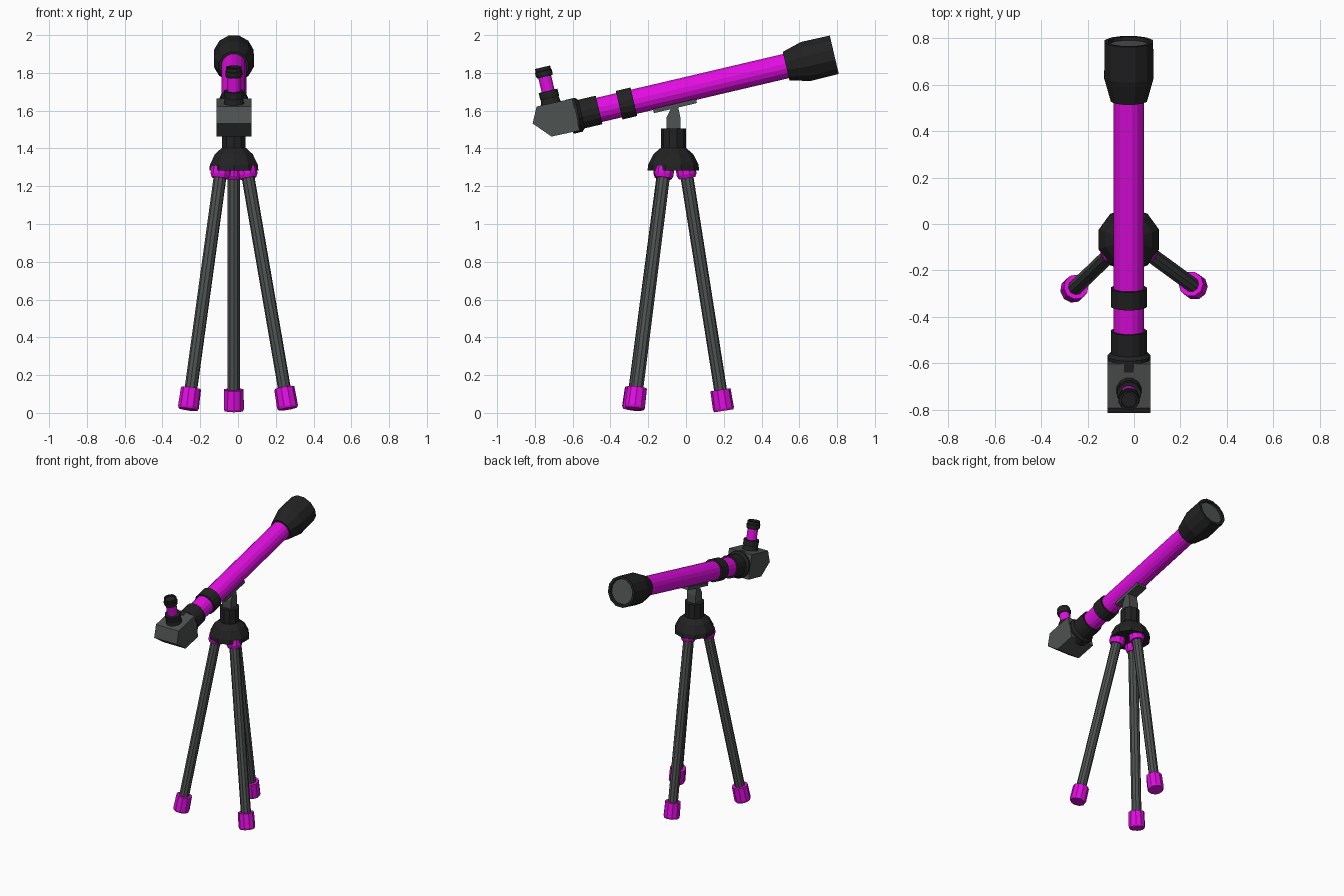
import bpy, bmesh, math
from mathutils import Vector, Matrix

if "Cube" in bpy.data.objects:
    bpy.data.objects.remove(bpy.data.objects["Cube"])

CX, CY = -0.022, -0.067          # tripod centre; tube lies over x = CX


def material(name, rgb):
    m = bpy.data.materials.new(name)
    m.diffuse_color = (*rgb, 1)
    m.use_nodes = True
    m.node_tree.nodes["Principled BSDF"].inputs["Base Color"].default_value = m.diffuse_color
    return m


MAGENTA = material("magenta", (0.76, 0.004, 0.76))
BLACK = material("black", (0.015, 0.016, 0.015))
GREY = material("dark grey", (0.075, 0.085, 0.08))


def finish(name, bm, mat):
    bmesh.ops.recalc_face_normals(bm, faces=bm.faces)
    me = bpy.data.meshes.new(name)
    bm.to_mesh(me)
    bm.free()
    me.materials.append(mat)
    ob = bpy.data.objects.new(name, me)
    bpy.context.collection.objects.link(ob)
    return ob


def lathe(name, profile, origin, axis, sides, mat):
    """Spin (radius, distance) points round an axis, closing both ends."""
    bm = bmesh.new()
    rot = Vector(axis).to_track_quat('Z', 'Y')
    rings = []
    for r, d in profile:
        ring = []
        for i in range(sides):
            a = math.tau * (i + 0.5) / sides
            p = Vector((r * math.cos(a), r * math.sin(a), d))
            ring.append(bm.verts.new(Vector(origin) + rot @ p))
        rings.append(ring)
    for a, b in zip(rings, rings[1:]):
        for i in range(sides):
            j = (i + 1) % sides
            bm.faces.new((a[i], a[j], b[j], b[i]))
    bm.faces.new(rings[0])
    bm.faces.new(rings[-1])
    return finish(name, bm, mat)


def prism(name, outline, half, mat):
    """Extrude a (y, z) side outline across x."""
    bm = bmesh.new()
    f = bm.faces.new([bm.verts.new((CX - half, y, z)) for y, z in outline])
    ext = bmesh.ops.extrude_face_region(bm, geom=[f])
    verts = [v for v in ext["geom"] if isinstance(v, bmesh.types.BMVert)]
    bmesh.ops.translate(bm, verts=verts, vec=(2 * half, 0, 0))
    return finish(name, bm, mat)


# Optical tube: distances run backwards from the front rim
T = math.radians(13.2)
BACK = Vector((0, -math.cos(T), -math.sin(T)))
UP = Vector((0, -math.sin(T), math.cos(T)))
RIM = Vector((CX, 0.785, 1.896))

lathe("lens_hood", [(0.088, 0.02), (0.09, 0), (0.108, 0), (0.11, 0.157), (0.08, 0.262)],
      RIM, BACK, 12, BLACK)
lathe("front_lens", [(0.087, 0.015), (0.087, 0.021)], RIM, BACK, 12, GREY)
lathe("main_tube", [(0.067, 0.25), (0.067, 1.30)], RIM, BACK, 16, MAGENTA)
lathe("tube_ring", [(0.079, 1.09), (0.079, 1.17)], RIM, BACK, 16, BLACK)
lathe("focuser", [(0.079, 1.279), (0.079, 1.375), (0.094, 1.39), (0.094, 1.44)],
      RIM, BACK, 16, BLACK)

# Angled mirror box
prism("mirror_box", [(-0.812, 1.532), (-0.791, 1.622), (-0.602, 1.664),
                     (-0.563, 1.495), (-0.712, 1.463)], 0.0925, GREY)

# Eyepiece, square to the tube
EYE = Vector((CX, -0.714, 1.635))
lathe("eyepiece_base", [(0.056, 0), (0.05, 0.03), (0.053, 0.04), (0.053, 0.072)],
      EYE, UP, 12, BLACK)
lathe("eyepiece_barrel", [(0.036, 0.06), (0.036, 0.16)], EYE, UP, 12, MAGENTA)
lathe("eyepiece_cup", [(0.042, 0.148), (0.047, 0.16), (0.047, 0.178), (0.043, 0.182),
                       (0.043, 0.20), (0.034, 0.20), (0.032, 0.19)],
      EYE, UP, 12, BLACK)

# Mounting plate under the tube
MID = RIM + BACK * ((0.785 + 0.075) / math.cos(T))
corners = [MID + BACK * s * 0.117 - UP * h
           for s, h in ((-1, 0.06), (1, 0.06), (1, 0.083), (-1, 0.083))]
prism("mount_plate", [(c.y, c.z) for c in corners], 0.038, GREY)
prism("mount_neck", [(-0.103, 1.49), (-0.103, 1.565), (-0.07, 1.63), (-0.045, 1.635),
                     (-0.03, 1.565), (-0.03, 1.49)], 0.036, GREY)

# Tripod head
lathe("head_post", [(0.066, 1.39), (0.066, 1.505)], (CX, CY, 0), (0, 0, 1), 10, BLACK)
lathe("head_dome", [(0.137, 1.283), (0.133, 1.315), (0.105, 1.37), (0.068, 1.402)],
      (CX, CY, 0), (0, 0, 1), 10, BLACK)

# Three splayed legs with collars and feet
LEGS = {"left": ((-0.095, -0.123), (-0.264, -0.285), 0.019),
        "right": ((0.053, -0.118), (0.264, -0.272), 0.022),
        "back": ((CX, 0.005), (CX, 0.2), 0.011)}
for side, (top, foot, z) in LEGS.items():
    base = Vector((*foot, z))
    axis = Vector((*top, 1.25)) - base
    n = axis.length
    lathe(side + "_foot", [(0.051, 0), (0.056, 0.012), (0.054, 0.113)], base, axis, 10, MAGENTA)
    lathe(side + "_leg", [(0.034, 0.1), (0.034, n + 0.02)], base, axis, 10, GREY)
    lathe(side + "_collar", [(0.044, n - 0.008), (0.053, n + 0.012), (0.053, n + 0.05)],
          base, axis, 10, MAGENTA)
